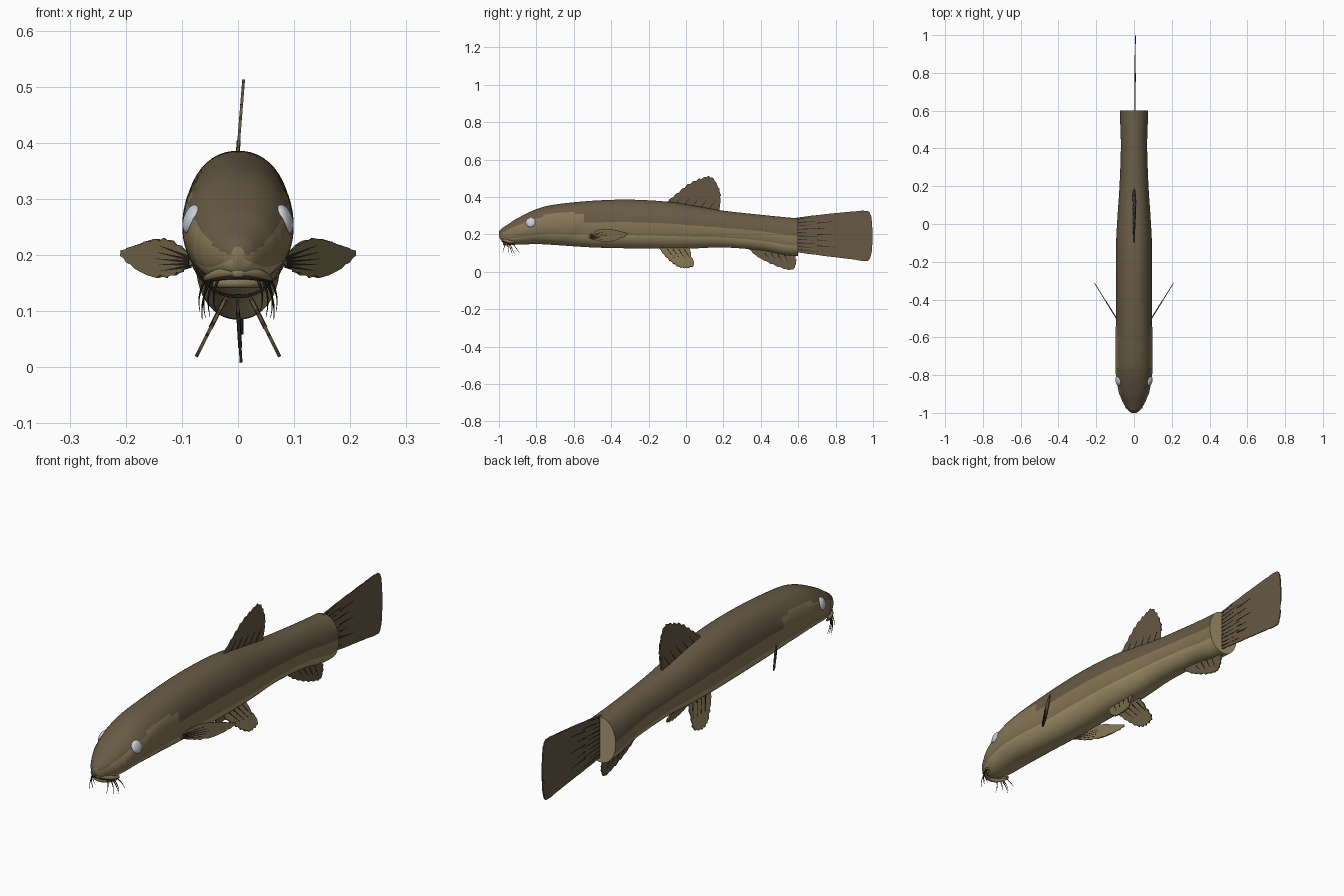
import bpy, bmesh, math
from mathutils import Vector

if "Cube" in bpy.data.objects:
    bpy.data.objects.remove(bpy.data.objects["Cube"], do_unlink=True)


def material(name, r, g, b):
    m = bpy.data.materials.new(name)
    m.use_nodes = True
    m.diffuse_color = (r, g, b, 1)
    m.node_tree.nodes["Principled BSDF"].inputs["Base Color"].default_value = (r, g, b, 1)
    return m


BACK = material("brown_back", .14, .105, .06)
SIDE = material("olive_side", .24, .185, .095)
BELLY = material("pale_belly", .40, .32, .165)
FIN = material("brown_fin", .135, .10, .06)
PAIRED = material("olive_fin", .20, .155, .075)
DARK = material("dark_rays", .02, .016, .012)
EYE = material("pale_eye", .58, .62, .68)


def make(name, bm, *mats, smooth=None):
    bmesh.ops.recalc_face_normals(bm, faces=bm.faces)
    me = bpy.data.meshes.new(name)
    bm.to_mesh(me)
    bm.free()
    ob = bpy.data.objects.new(name, me)
    bpy.context.collection.objects.link(ob)
    for m in mats:
        me.materials.append(m)
    if smooth:
        bpy.ops.object.select_all(action='DESELECT')
        ob.select_set(True)
        bpy.context.view_layer.objects.active = ob
        bpy.ops.object.shade_smooth_by_angle(angle=math.radians(smooth))
    return ob


def spline(pts, i, t):
    """Catmull-Rom point on segment i of an open chain."""
    p = [Vector(pts[max(0, min(len(pts) - 1, i + k))]) for k in (-1, 0, 1, 2)]
    return .5 * (2 * p[1] + (p[2] - p[0]) * t + (2 * p[0] - 5 * p[1] + 4 * p[2] - p[3]) * t * t
                 + (3 * p[1] - p[0] - 3 * p[2] + p[3]) * t ** 3)


# Body: lofted rings; each station is y, bottom, top, half width
STATIONS = [(-1, .185, .215, .012), (-.985, .168, .232, .032), (-.95, .15, .255, .055),
            (-.9, .145, .287, .076), (-.8, .148, .335, .093), (-.7, .143, .36, .096),
            (-.5, .13, .38, .095), (-.3, .125, .386, .096), (-.1, .123, .375, .095),
            (.05, .125, .352, .087), (.2, .13, .327, .077), (.4, .115, .305, .07),
            (.53, .09, .292, .073), (.6, .085, .286, .075)]
SEG, STEPS = 48, 9


def on_cheek(y, z):
    limit = .32 - .12 * max(0, (-.65 - y) / .35) ** 1.5
    rear = -.54 - 3.5 * max(0, .29 - z) ** 1.6 - 20 * max(0, z - .29) ** 1.6
    return y < rear and z < limit


bm = bmesh.new()
rings = []
for i in range(len(STATIONS) - 1):
    for k in range(STEPS + (i == len(STATIONS) - 2)):
        y, lo, hi, w = spline(STATIONS, i, k / STEPS)
        ring = []
        for s in range(SEG):
            a = math.radians(3.75) + math.tau * s / SEG
            c, n = math.cos(a), math.sin(a)
            x = w * math.copysign(abs(c) ** .92, c)
            z = (lo + hi) / 2 + (hi - lo) / 2 * math.copysign(abs(n) ** .96, n)
            if on_cheek(y, z) and y > -.9:
                x *= 1.035
            ring.append(bm.verts.new((x, y, z)))
        rings.append(ring)
for r0, r1 in zip(rings, rings[1:]):
    for s in range(SEG):
        f = bm.faces.new((r0[s], r0[(s + 1) % SEG], r1[(s + 1) % SEG], r1[s]))
        deg = math.degrees(math.tau * (s + .5) / SEG) + 3.75
        rise = math.degrees(math.asin(math.sin(math.radians(deg))))
        c = f.calc_center_median()
        f.material_index = 2 if rise < -30 else 1 if rise < 3.7 or on_cheek(c.y, c.z) else 0
bm.faces.new(rings[0]).material_index = 1
# Tail stump cap, pale apart from its upper part
cap = bm.faces.new(rings[-1])
cap.material_index = 2
make("body", bm, BACK, SIDE, BELLY, smooth=40)


def fin(name, outline, mat, origin, u, v, half=.0025, teeth=.004, smooth_from=0, rays=()):
    """Thin toothed plate from a 2D outline, with slim dark rays on both faces."""
    u, v, o = Vector(u), Vector(v), Vector(origin)
    n = u.cross(v).normalized()
    mid = sum((Vector(p) for p in outline), Vector((0, 0))) / len(outline)
    pts = []
    for i in range(len(outline) - 1):
        for k in range(6):
            p = spline(outline, i, k / 6)
            pts.append(p + (p - mid).normalized() * (teeth * (k % 3 - 1) if i >= smooth_from else 0))
    pts.append(Vector(outline[-1]))

    def plate(bm, pts, h, index):
        sides = [[bm.verts.new(o + u * p[0] + v * p[1] + n * d) for p in pts] for d in (h, -h)]
        faces = [bm.faces.new(sides[0]), bm.faces.new(sides[1][::-1])]
        for i in range(len(pts)):
            j = (i + 1) % len(pts)
            faces.append(bm.faces.new((sides[0][i], sides[1][i], sides[1][j], sides[0][j])))
        for f in faces:
            f.material_index = index

    bm = bmesh.new()
    plate(bm, pts, half, 0)
    for a, b in rays:
        a, b = Vector(a), Vector(b)
        side = Vector((a.y - b.y, b.x - a.x)).normalized() * .0028
        plate(bm, [a - side, b, a + side], half + .001, 1)
    bmesh.ops.triangulate(bm, faces=[f for f in bm.faces if len(f.verts) > 4])
    return make(name, bm, mat, DARK)


def fan(root, spread, tip, tip_spread, count):
    """Rays from a vertical base line toward a taller line further back."""
    ts = [2 * i / (count - 1) - 1 for i in range(count)]
    return [((root[0], root[1] + spread * t), (tip[0] - .04 * (i % 2), tip[1] + tip_spread * t))
            for i, t in enumerate(ts)]


# Median fins
Y = (0, 1, 0)
fin("tail_fin", [(.57, .286), (.7, .303), (.85, .317), (.955, .326), (.985, .31), (.995, .25),
                 (.995, .16), (.975, .14), (.993, .125), (.985, .08), (.962, .058), (.85, .073),
                 (.7, .09), (.57, .108)],
    FIN, (.002, 0, 0), (.005, 1, 0), (0, 0, 1), teeth=.0012,
    rays=fan((.59, .2), .08, (.72, .2), .095, 10) + fan((.7, .2), .06, (.8, .2), .07, 5))
fin("dorsal_fin", [(-.12, .35), (-.1, .375), (-.04, .425), (.02, .472), (.08, .498), (.13, .508),
                   (.165, .465), (.185, .4), (.17, .36), (.175, .32)],
    FIN, (-.031, 0, 0), Y, (.08, 0, 1), smooth_from=1,
    rays=[((-.06 + .045 * i, .355 - .006 * i), (-.02 + .045 * i, .405 - .004 * i)) for i in range(5)])
fin("anal_fin", [(.33, .13), (.37, .09), (.43, .055), (.5, .025), (.56, .01), (.582, .03),
                 (.588, .07), (.57, .12)],
    FIN, (.006, 0, 0), Y, (-.06, 0, 1), teeth=.003,
    rays=[((.42 + .035 * i, .1), (.45 + .033 * i, .065 - .01 * i)) for i in range(4)])

# Paired fins, eyes and barbels
for side, label in ((1, "left"), (-1, "right")):
    fin(label + "_pelvic_fin", [(-.15, .14), (-.12, .095), (-.08, .055), (-.04, .028), (0, .022),
                                (.04, .035), (.03, .08), (.01, .14)],
        PAIRED, (side * .084, 0, 0), Y, (-side * .5, 0, 1), half=.003, teeth=.003,
        rays=[((-.1 + .03 * i, .12), (-.06 + .028 * i, .07)) for i in range(4)])
    fin(label + "_pectoral_fin", [(0, .19), (.03, .21), (.08, .226), (.14, .226), (.2, .215),
                                  (.243, .205), (.21, .183), (.14, .164), (.08, .163),
                                  (.03, .173), (0, .185)],
        PAIRED, (side * .08, -.52, 0), (side * .53, .85, 0), (0, 0, 1), half=.002, teeth=.003,
        rays=[((.01, .18 + .004 * i), (.13 - .012 * abs(i - 2), .172 + .011 * i)) for i in range(5)])

    bm = bmesh.new()
    bmesh.ops.create_uvsphere(bm, u_segments=24, v_segments=14, radius=.027)
    eye = make(label + "_eye", bm, EYE, smooth=60)
    eye.scale = (.5, 1, 1)
    eye.location = (side * .083, -.83, .264)
    eye.rotation_euler = (0, side * math.radians(-18), side * math.radians(-12))

    # Each barbel: start x, start y, end x, end y, end z
    for k, (x, y, ex, ey, ez) in enumerate([(.035, -.965, .04, -.98, .1), (.044, -.955, .05, -.945, .09),
                                            (.052, -.945, .058, -.915, .088), (.057, -.93, .068, -.89, .1),
                                            (.048, -.95, .064, -.925, .085)]):
        cu = bpy.data.curves.new(f"{label}_barbel_{k + 1}", 'CURVE')
        cu.dimensions = '3D'
        cu.bevel_depth = .0022
        cu.bevel_resolution = 1
        sp = cu.splines.new('POLY')
        sp.points.add(5)
        for j, p in enumerate(sp.points):
            t = j / 5
            bow = .006 * math.sin(math.pi * t)
            p.co = (side * (x + (ex - x) * t + bow), y + (ey - y) * t, .158 + (ez - .158) * t, 1)
            p.radius = 1.2 - t
        cu.materials.append(DARK)
        bpy.context.collection.objects.link(bpy.data.objects.new(cu.name, cu))


# Lips: two bowed tubes wrapped round the snout
def lip(name, z, drop, depth, mat, grow):
    cu = bpy.data.curves.new(name, 'CURVE')
    cu.dimensions = '3D'
    cu.bevel_depth = depth
    cu.bevel_resolution = 3
    cu.use_fill_caps = True
    sp = cu.splines.new('POLY')
    sp.points.add(16)
    for j, p in enumerate(sp.points):
        a = math.pi * (j / 16 - .5)
        p.co = (grow * .056 * math.sin(a), -.915 - .062 * grow * math.cos(a), z - drop * math.sin(a) ** 2, 1)
        p.radius = .5 + .5 * math.cos(a)
    cu.materials.append(mat)
    bpy.context.collection.objects.link(bpy.data.objects.new(name, cu))


lip("upper_lip", .172, .014, .011, SIDE, 1)
lip("mouth_line", .161, .008, .004, DARK, 1.04)
lip("lower_lip", .15, .002, .009, SIDE, .9)

# Snout tip and pale chin patch
for name, mat, loc, size in (("snout_tip", SIDE, (0, -.985, .205), (.011, .014, .011)),
                             ("muzzle_patch", BELLY, (0, -.972, .176), (.02, .018, .02))):
    bm = bmesh.new()
    bmesh.ops.create_uvsphere(bm, u_segments=20, v_segments=12, radius=1)
    for v in bm.verts:
        v.co = Vector(loc) + Vector(a * b for a, b in zip(v.co, size))
    make(name, bm, mat, smooth=60)
